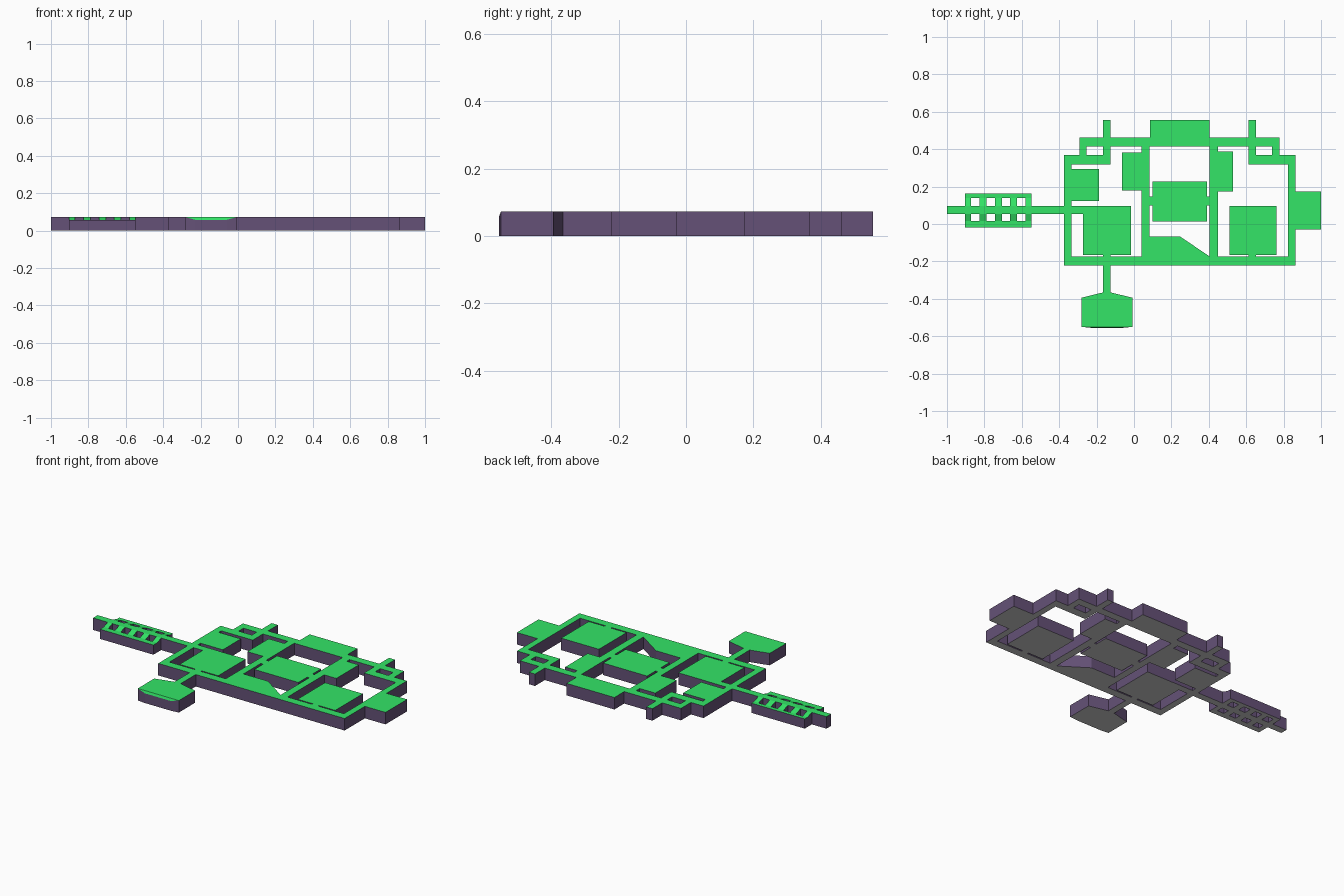
import bpy, bmesh

if "Cube" in bpy.data.objects:
    bpy.data.objects.remove(bpy.data.objects["Cube"])

H = 0.072          # full height
LOW = 0.058        # height of the lowered edges


def material(name, rgb):
    m = bpy.data.materials.new(name)
    m.diffuse_color = (*rgb, 1)
    m.use_nodes = True
    m.node_tree.nodes["Principled BSDF"].inputs["Base Color"].default_value = m.diffuse_color
    return m


MATS = [material("green_top", (0.033, 0.78, 0.135)),
        material("purple_side", (0.13, 0.083, 0.185)),
        material("grey_base", (0.6, 0.6, 0.6))]


def finish(name, bm):
    """Clean up, colour faces by direction and make the object."""
    bmesh.ops.remove_doubles(bm, verts=bm.verts, dist=1e-5)
    bmesh.ops.recalc_face_normals(bm, faces=bm.faces)
    bmesh.ops.dissolve_limit(bm, angle_limit=0.01, verts=bm.verts, edges=bm.edges)
    bm.normal_update()
    for f in bm.faces:
        f.material_index = 0 if f.normal.z > 0.1 else 2 if f.normal.z < -0.1 else 1
    me = bpy.data.meshes.new(name)
    bm.to_mesh(me)
    bm.free()
    for m in MATS:
        me.materials.append(m)
    ob = bpy.data.objects.new(name, me)
    bpy.context.collection.objects.link(ob)
    return ob


def quad(bm, pts):
    bm.faces.new([bm.verts.new(p) for p in pts])


def plan(name, rects, holes, height):
    """Merge rectangles (x0, x1, y0, y1) into one solid slab with holes."""
    xs = sorted({v for r in rects + holes for v in r[:2]})
    ys = sorted({v for r in rects + holes for v in r[2:]})

    def solid(i, j):
        if not (0 <= i < len(xs) - 1 and 0 <= j < len(ys) - 1):
            return False
        x, y = (xs[i] + xs[i + 1]) / 2, (ys[j] + ys[j + 1]) / 2
        hit = lambda r: r[0] < x < r[1] and r[2] < y < r[3]
        return any(map(hit, rects)) and not any(map(hit, holes))

    bm = bmesh.new()
    for i in range(len(xs) - 1):
        for j in range(len(ys) - 1):
            if not solid(i, j):
                continue
            c = [(xs[i], ys[j]), (xs[i + 1], ys[j]),
                 (xs[i + 1], ys[j + 1]), (xs[i], ys[j + 1])]
            quad(bm, [(*p, height(*p)) for p in c])
            quad(bm, [(*p, 0) for p in reversed(c)])
            for k, (di, dj) in enumerate([(0, -1), (1, 0), (0, 1), (-1, 0)]):
                if not solid(i + di, j + dj):
                    a, b = c[k], c[(k + 1) % 4]
                    quad(bm, [(*a, 0), (*b, 0), (*b, height(*b)), (*a, height(*a))])
    return finish(name, bm)


def prism(name, pts, low=()):
    """Upright prism; corners listed in low form a sloped front strip."""
    bm = bmesh.new()
    n = len(pts)
    bot = [bm.verts.new((*p, 0)) for p in pts]
    top = [bm.verts.new((*p, LOW if i in low else H)) for i, p in enumerate(pts)]
    bm.faces.new(bot[::-1])
    bm.faces.new([v for i, v in enumerate(top) if i not in low])
    if low:
        bm.faces.new([top[i] for i in range(low[0] - 1, low[-1] + 2)])
    for i in range(n):
        k = (i + 1) % n
        bm.faces.new((bot[i], bot[k], top[k], top[i]))
    return finish(name, bm)


# Corridors
corridors = [
    (-0.374, 0.863, -0.222, -0.173),   # front
    (-0.374, -0.334, -0.222, 0.369),   # left
    (0.824, 0.863, -0.222, 0.369),     # right
    (-0.291, 0.779, 0.415, 0.463),     # back
    (-0.374, -0.125, 0.318, 0.369),    # left back step
    (-0.291, -0.254, 0.369, 0.463),
    (0.613, 0.863, 0.318, 0.369),      # right back step
    (0.739, 0.779, 0.369, 0.463),
    (-0.166, -0.125, 0.318, 0.556),    # back stubs
    (0.613, 0.653, 0.318, 0.556),
    (0.04, 0.083, -0.222, 0.463),      # inner left
    (0.404, 0.45, -0.222, 0.463),      # inner right
    (-0.548, -0.2, 0.054, 0.097),      # link to the ladder arm
    (-0.166, -0.125, -0.366, -0.1),    # link to the front room
    (0.613, 0.653, -0.222, -0.1),
    (0.083, 0.404, 0.098, 0.148),      # centre room doorways
]
# Rooms
rooms = [
    (0.086, 0.404, 0.415, 0.556),      # back
    (-0.374, -0.187, 0.123, 0.294),    # upper left
    (-0.064, 0.04, 0.18, 0.382),       # inner left
    (0.45, 0.53, 0.175, 0.388),        # inner right
    (0.099, 0.391, 0.014, 0.228),      # centre
    (-0.272, -0.016, -0.165, 0.096),   # lower left
    (0.511, 0.761, -0.165, 0.096),     # lower right
    (0.824, 1.0, -0.03, 0.175),        # far right
    (0.083, 0.246, -0.222, -0.067),    # front storage
]
plan("floor_plan", corridors + rooms, [], lambda x, y: H)

# Ladder arm on the left: central bar, with rungs sloping to low outer rails
holes = [(-0.872 + 0.0825 * i, -0.827 + 0.0825 * i, *rng)
         for i in range(4) for rng in ((0.016, 0.054), (0.097, 0.14))]
plan("ladder_arm",
     [(-1.0, -0.548, 0.054, 0.097), (-0.903, -0.548, -0.019, 0.164)], holes,
     lambda x, y: H if 0.05 < y < 0.1 else LOW)

# Slanted corner of the storage room
prism("storage_corner", [(0.246, -0.173), (0.404, -0.173), (0.246, -0.067)])

# Front room with tapered back and sloped front lip
prism("front_room",
      [(-0.125, -0.366), (-0.166, -0.366), (-0.28, -0.394), (-0.28, -0.55),
       (-0.23, -0.555), (-0.06, -0.555), (-0.008, -0.55), (-0.008, -0.394)],
      low=(4, 5))
